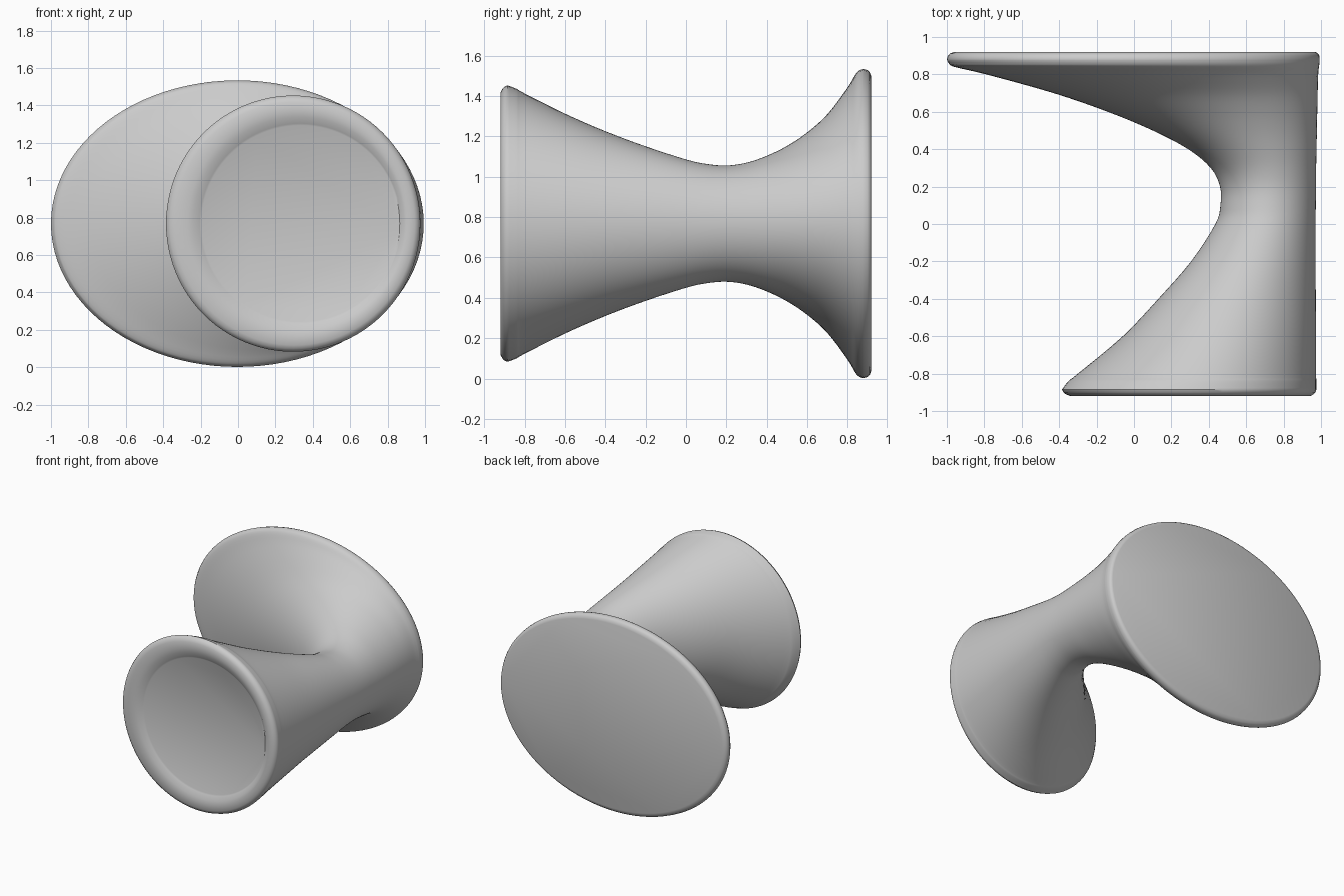
import bpy, bmesh, math
from mathutils import Vector

if "Cube" in bpy.data.objects:
    bpy.data.objects.remove(bpy.data.objects["Cube"], do_unlink=True)

SEG = 96       # points around each oval section
MID_Z = 0.768  # height of the axis

gray = bpy.data.materials.new("plain gray")
gray.use_nodes = True
gray.diffuse_color = (0.6, 0.6, 0.6, 1)
gray.node_tree.nodes["Principled BSDF"].inputs["Base Color"].default_value = (0.6, 0.6, 0.6, 1)

# Oval sections of the flared body, front to back: y, left x, right x, half height
body = [
    (-0.885, -0.385, 0.975, 0.685), (-0.84, -0.35, 0.975, 0.668),
    (-0.80, -0.30, 0.974, 0.645), (-0.60, -0.06, 0.973, 0.545),
    (-0.40, 0.13, 0.972, 0.458), (-0.20, 0.305, 0.971, 0.383),
    (0.00, 0.435, 0.971, 0.318), (0.10, 0.462, 0.972, 0.296),
    (0.20, 0.46, 0.973, 0.288), (0.30, 0.41, 0.974, 0.302),
    (0.40, 0.29, 0.976, 0.336), (0.50, 0.10, 0.978, 0.385),
    (0.60, -0.14, 0.980, 0.452), (0.70, -0.43, 0.982, 0.542),
    (0.80, -0.79, 0.985, 0.675), (0.84, -0.96, 0.989, 0.742),
    (0.86, -0.99, 0.992, 0.760), (0.88, -1.00, 0.993, 0.766),
]
# Rounded front lip around a shallow recess, from the recess outwards
front = [
    (-0.895, -0.195, 0.865, 0.525), (-0.900, -0.205, 0.872, 0.535),
    (-0.915, -0.240, 0.890, 0.570), (-0.920, -0.270, 0.905, 0.600),
    (-0.920, -0.340, 0.945, 0.650), (-0.910, -0.365, 0.960, 0.668),
    (-0.900, -0.378, 0.970, 0.679),
]
# Rounded edge of the flat back
back = [
    (0.900, -0.995, 0.991, 0.761), (0.912, -0.983, 0.984, 0.750),
    (0.920, -0.960, 0.970, 0.728),
]


def smooth_path(points, steps=4):
    """Catmull-Rom curve through the section values."""
    pts = [Vector(p) for p in points]
    out = []
    for i in range(len(pts) - 1):
        a, b, c, d = pts[max(i - 1, 0)], pts[i], pts[i + 1], pts[min(i + 2, len(pts) - 1)]
        for s in range(steps):
            t = s / steps
            out.append(0.5 * (2 * b + (c - a) * t + (2 * a - 5 * b + 4 * c - d) * t ** 2
                              + (3 * b - a - 3 * c + d) * t ** 3))
    return out + [pts[-1]]


def loft(name, sections):
    """Skin oval rings into one closed solid."""
    bm = bmesh.new()
    rings = []
    for y, x0, x1, hz in sections:
        cx, rx = (x0 + x1) / 2, (x1 - x0) / 2
        angles = [2 * math.pi * i / SEG for i in range(SEG)]
        rings.append([bm.verts.new((cx + rx * math.cos(a), y, MID_Z + hz * math.sin(a)))
                      for a in angles])
    for r, s in zip(rings, rings[1:]):
        for i in range(SEG):
            j = (i + 1) % SEG
            bm.faces.new((r[i], r[j], s[j], s[i]))
    bm.faces.new(rings[0])
    bm.faces.new(rings[-1])
    bmesh.ops.recalc_face_normals(bm, faces=bm.faces)
    mesh = bpy.data.meshes.new(name)
    bm.to_mesh(mesh)
    bm.free()
    mesh.materials.append(gray)
    obj = bpy.data.objects.new(name, mesh)
    bpy.context.collection.objects.link(obj)
    bpy.ops.object.select_all(action='DESELECT')
    obj.select_set(True)
    bpy.context.view_layer.objects.active = obj
    bpy.ops.object.shade_smooth_by_angle(angle=math.radians(35))
    return obj


loft("flared_body", front + smooth_path(body) + back)
